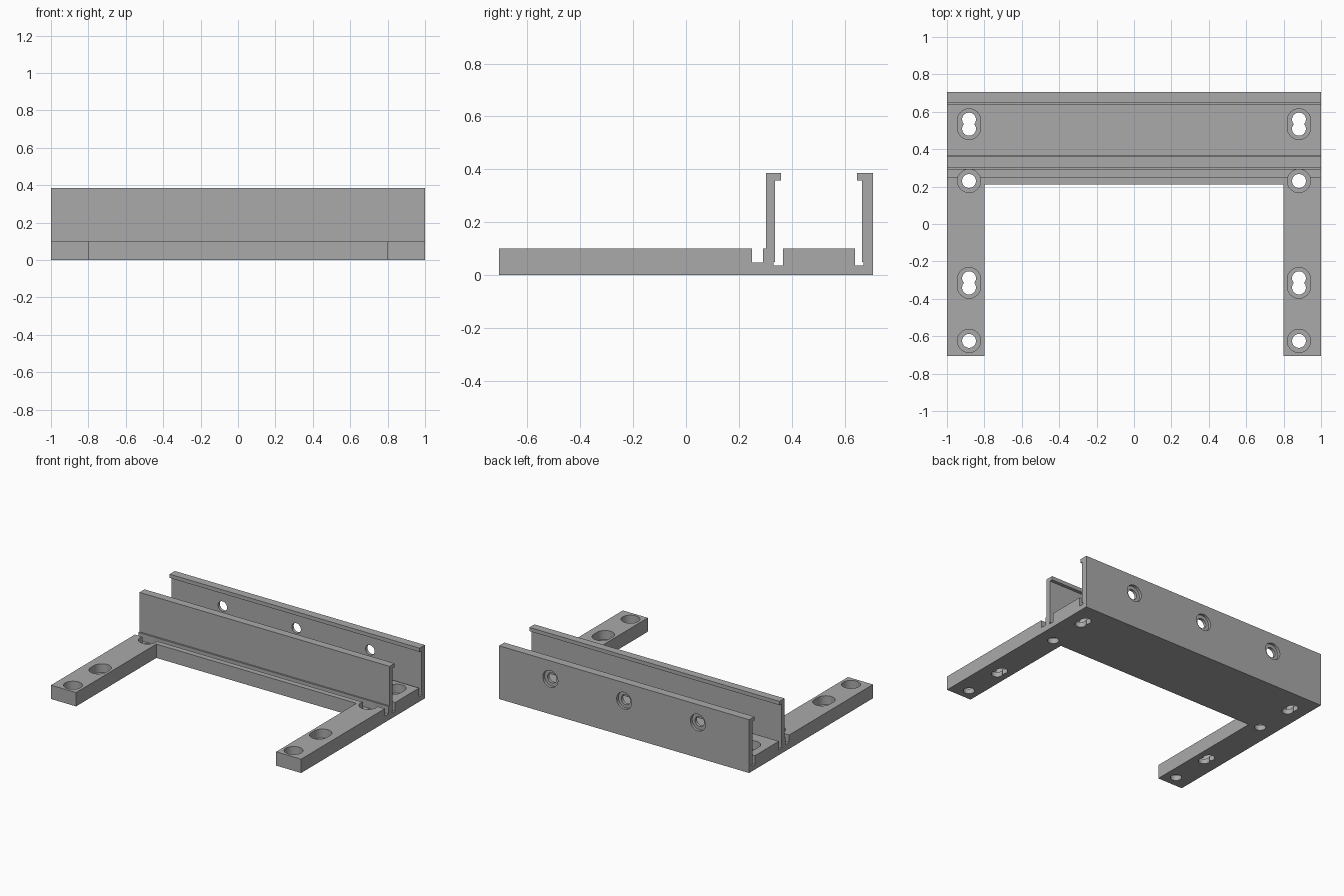
import bpy, bmesh, math
from mathutils import Matrix

if "Cube" in bpy.data.objects:
    bpy.data.objects.remove(bpy.data.objects["Cube"], do_unlink=True)

grey = bpy.data.materials.new("plain_grey")
grey.use_nodes = True
colour = (0.4, 0.4, 0.4, 1)
grey.diffuse_color = colour
grey.node_tree.nodes["Principled BSDF"].inputs["Base Color"].default_value = colour


def prism(name, outline, low, high, matrix=Matrix()):
    """Extrude a flat outline from low to high, then place it."""
    bm = bmesh.new()
    face = bm.faces.new([bm.verts.new((u, v, low)) for u, v in outline])
    top = bmesh.ops.extrude_face_region(bm, geom=[face])["geom"]
    verts = [g for g in top if isinstance(g, bmesh.types.BMVert)]
    bmesh.ops.translate(bm, verts=verts, vec=(0, 0, high - low))
    bm.transform(matrix)
    bmesh.ops.recalc_face_normals(bm, faces=bm.faces)
    mesh = bpy.data.meshes.new(name)
    bm.to_mesh(mesh)
    bm.free()
    mesh.materials.append(grey)
    obj = bpy.data.objects.new(name, mesh)
    bpy.context.collection.objects.link(obj)
    return obj


def capsule(x, y, radius, half=0.0, steps=24):
    """Round outline, stretched along y by half on each side."""
    pts = []
    for side in (1, -1):
        for i in range(steps + (1 if half else 0)):
            a = math.pi * i / steps + (0 if side > 0 else math.pi)
            pts.append((x + radius * math.cos(a), y + side * half + radius * math.sin(a)))
    return pts


def cut(target, cutter):
    cutter.hide_render = True
    mod = target.modifiers.new("cut", "BOOLEAN")
    mod.operation = "DIFFERENCE"
    mod.solver = "EXACT"
    mod.object = cutter
    bpy.context.view_layer.objects.active = target
    bpy.ops.object.modifier_apply(modifier=mod.name)
    bpy.data.objects.remove(cutter, do_unlink=True)


# Side section: base plate, front groove, two lipped walls with undercut grooves
END, TOP, DECK = 0.707, 0.385, 0.1
section = [
    (-END, 0), (END, 0), (END, TOP), (0.647, TOP), (0.647, 0.358), (0.666, 0.358),
    (0.666, 0.048), (0.672, 0.048), (0.672, 0.036), (0.64, 0.036), (0.64, DECK),
    (0.367, DECK), (0.367, 0.036), (0.332, 0.036), (0.332, 0.048), (0.337, 0.048),
    (0.337, 0.358), (0.36, 0.358), (0.36, TOP), (0.303, TOP), (0.303, DECK),
    (0.291, DECK), (0.291, 0.046), (0.25, 0.046), (0.25, DECK), (-END, DECK),
]
along_x = Matrix(((0, 0, 1, 0), (1, 0, 0, 0), (0, 1, 0, 0), (0, 0, 0, 1)))
bracket = prism("rail_bracket", section, -1, 1, along_x)

# Open bay that leaves the two arms
bay = [(-0.8, -1), (0.8, -1), (0.8, 0.21), (-0.8, 0.21)]
cut(bracket, prism("bay_cutter", bay, -0.1, 0.2))

# Counterbored screw holes in the base
BORE, SHAFT, SEAT, ABOVE = 0.062, 0.037, 0.036, 0.11
for x in (-0.882, 0.882):
    for y in (0.23, -0.625):
        cut(bracket, prism("bore_cutter", capsule(x, y, BORE), SEAT, ABOVE))
        cut(bracket, prism("shaft_cutter", capsule(x, y, SHAFT), -0.1, ABOVE))
    for y in (0.534, -0.315):
        cut(bracket, prism("slot_cutter", capsule(x, y, BORE, 0.02), SEAT, ABOVE))
        for shift in (-0.025, 0.025):
            cut(bracket, prism("shaft_cutter", capsule(x, y + shift, SHAFT), -0.1, ABOVE))

# Counterbored holes through the back wall
along_y = Matrix(((1, 0, 0, 0), (0, 0, 1, 0), (0, 1, 0, 0), (0, 0, 0, 1)))
for x in (-0.59, 0, 0.59):
    cut(bracket, prism("wall_bore_cutter", capsule(x, 0.255, 0.06), 0.687, 0.8, along_y))
    cut(bracket, prism("wall_hole_cutter", capsule(x, 0.255, 0.036), 0.6, 0.8, along_y))

# Smooth hole walls, crisp edges elsewhere
bpy.ops.object.select_all(action="DESELECT")
bracket.select_set(True)
bpy.context.view_layer.objects.active = bracket
bpy.ops.object.shade_smooth_by_angle(angle=math.radians(30))
